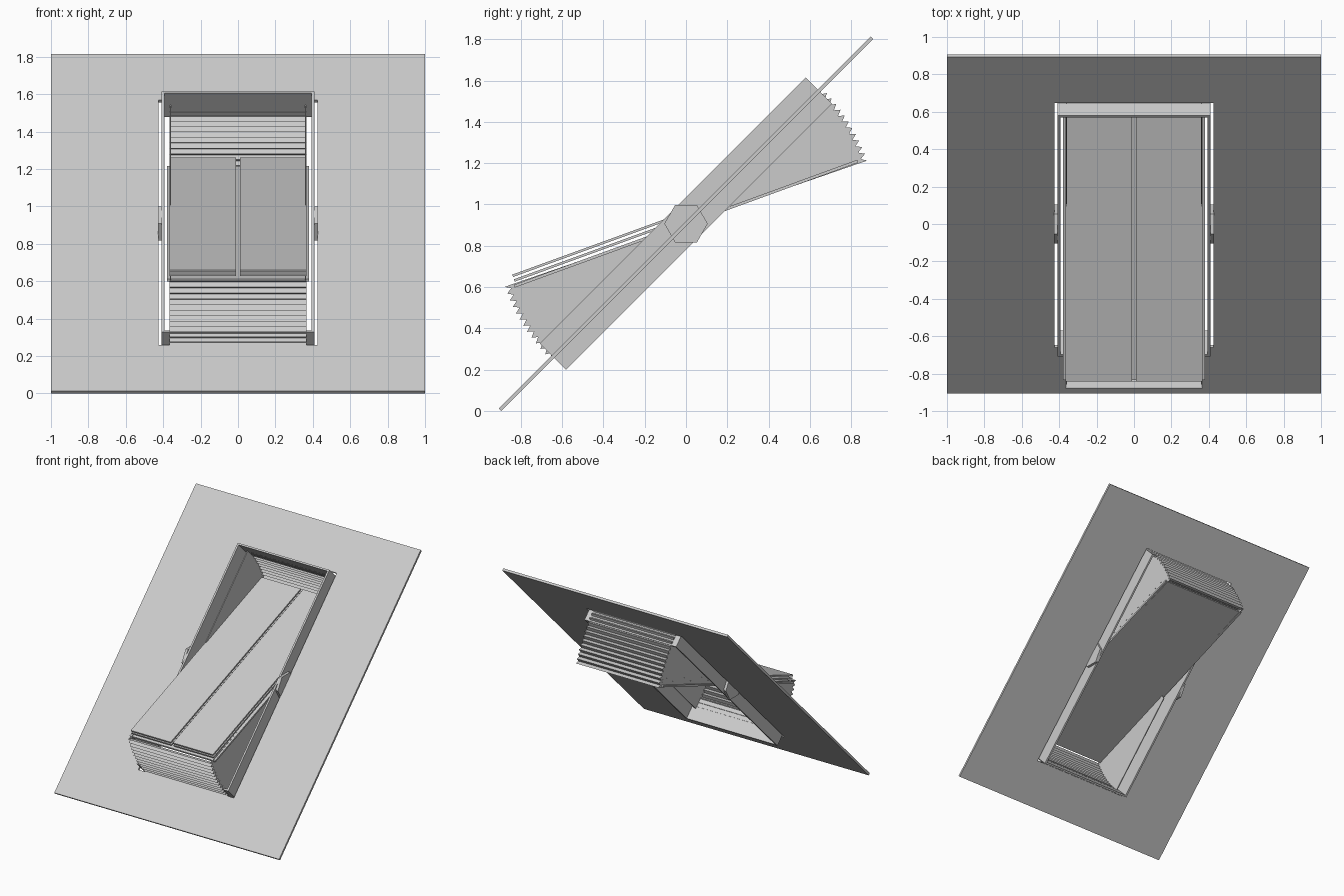
import bpy, bmesh
from math import radians, sin, cos
from mathutils import Matrix

if "Cube" in bpy.data.objects:
    bpy.data.objects.remove(bpy.data.objects["Cube"])

PIVOT = Matrix.Translation((0, 0, 0.907))
ROOF, SASH = 45, 20            # slopes in degrees


def finish(name, bm, angle=0):
    bmesh.ops.recalc_face_normals(bm, faces=bm.faces)
    me = bpy.data.meshes.new(name)
    bm.to_mesh(me)
    bm.free()
    ob = bpy.data.objects.new(name, me)
    bpy.context.collection.objects.link(ob)
    ob.matrix_world = PIVOT @ Matrix.Rotation(radians(angle), 4, 'X')
    return ob


def box(name, x0, x1, y0, y1, z0, z1, angle):
    bm = bmesh.new()
    m = Matrix.Translation(((x0 + x1) / 2, (y0 + y1) / 2, (z0 + z1) / 2))
    m = m @ Matrix.Diagonal((x1 - x0, y1 - y0, z1 - z0, 1))
    bmesh.ops.create_cube(bm, size=1, matrix=m)
    return finish(name, bm, angle)


def ring(name, ox, oy, ix, iy, z0, z1, angle):
    """Flat rectangular slab with a rectangular hole."""
    bm = bmesh.new()
    signs = [(-1, -1), (1, -1), (1, 1), (-1, 1)]
    loops = [[bm.verts.new((sx * x, sy * y, z)) for sx, sy in signs]
             for x, y, z in ((ox, oy, z0), (ox, oy, z1), (ix, iy, z1), (ix, iy, z0))]
    for k in range(4):
        a, b = loops[k], loops[(k + 1) % 4]
        for i in range(4):
            j = (i + 1) % 4
            bm.faces.new((a[i], a[j], b[j], b[i]))
    return finish(name, bm, angle)


def prism(name, pts, x0, x1, angle=0):
    """Closed (y, z) outline extruded along x."""
    bm = bmesh.new()
    a, b = [[bm.verts.new((x, y, z)) for y, z in pts] for x in (x0, x1)]
    bm.faces.new(a)
    bm.faces.new(b)
    for i in range(len(pts)):
        j = (i + 1) % len(pts)
        bm.faces.new((a[i], a[j], b[j], b[i]))
    return finish(name, bm, angle)


# roof slab with its opening, and the window frame lining it
ring("roof_slab", 1.0, 1.273, 0.425, 0.925, -0.009, 0.009, ROOF)
ring("window_frame", 0.408, 0.91, 0.394, 0.897, -0.09, 0.09, ROOF)

# tilted sash: base sheet and two split panes above it
box("sash_base", -0.38, 0.38, -0.885, 0.885, -0.007, 0.007, SASH)
for n, z in (("middle", 0.026), ("top", 0.05)):
    for side, s in (("left", -1), ("right", 1)):
        x0, x1 = sorted((s * 0.01, s * 0.365))
        box(f"{n}_pane_{side}", x0, x1, -0.875, 0.885, z - 0.006, z + 0.006, SASH)

# pleated bellows closing the wedge between sash and frame at both ends
PLEATS = 12
arc = []
for i in range(2 * PLEATS + 1):
    t = radians(SASH - 0.8 + (ROOF - SASH + 0.8) * i / (2 * PLEATS))
    r = 0.93 if i % 2 == 0 else 0.902
    arc.append((r * cos(t), r * sin(t)))
inner = [(y * 0.994, z * 0.994) for y, z in arc]
tip = [(0.1 * cos(radians(a)), 0.1 * sin(radians(a))) for a in (ROOF, SASH)]
for end, turn in (("upper", 0), ("lower", 180)):
    prism(f"{end}_bellows", arc + inner[::-1], -0.365, 0.365, turn)
    for side, s in (("left", -1), ("right", 1)):
        prism(f"{end}_bellows_side_{side}", arc + tip, s * 0.357, s * 0.3645, turn)

# hexagonal pivot plates
hexagon = [(0.105 * cos(radians(60 * k)), 0.105 * sin(radians(60 * k))) for k in range(6)]
for side, s in (("left", -1), ("right", 1)):
    prism(f"pivot_plate_{side}", hexagon, s * 0.408, s * 0.428)
